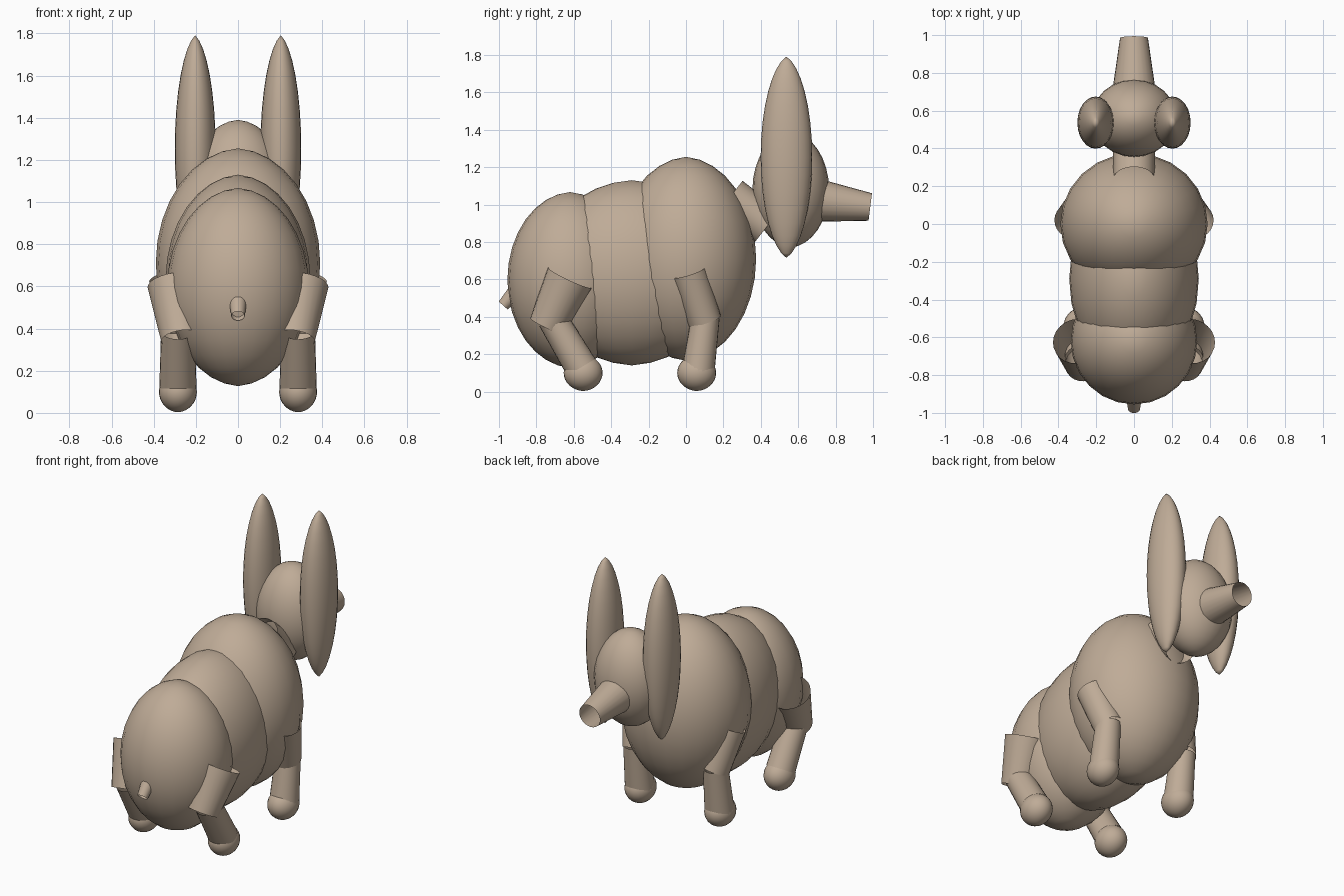
import bpy
from math import sin, cos, pi, radians
from mathutils import Vector

cube = bpy.data.objects.get("Cube")
if cube:
    bpy.data.objects.remove(cube)

tan = bpy.data.materials.new("tan")
tan.use_nodes = True
TAN = (0.52, 0.41, 0.31, 1)
tan.diffuse_color = TAN
tan.node_tree.nodes["Principled BSDF"].inputs["Base Color"].default_value = TAN
tan.node_tree.nodes["Principled BSDF"].inputs["Roughness"].default_value = 0.8


def finish(name):
    ob = bpy.context.object
    ob.name = ob.data.name = name
    ob.data.materials.append(tan)
    bpy.ops.object.shade_smooth_by_angle(angle=radians(40))
    return ob


def egg(name, centre, radii, point=0.08):
    """Ellipsoid whose poles are drawn out to a slight point."""
    bpy.ops.mesh.primitive_uv_sphere_add(segments=24, ring_count=16, radius=1)
    for v in bpy.context.object.data.vertices:
        z = max(-1, min(1, v.co.z))
        angle = pi / 2 - Vector((v.co.x, v.co.y)).length
        lat = Vector((v.co.x, v.co.y, 0)).angle(v.co) if abs(z) < 0.9999 else pi / 2
        straight = lat / (pi / 2) * (1 if z > 0 else -1)
        v.co.z = z * (1 - point) + straight * point
        v.co = Vector(a * b for a, b in zip(v.co, radii))
    ob = finish(name)
    ob.location = centre
    return ob


def tube(name, start, end, r_start, r_end):
    """Open tapered tube between two points."""
    start, end = Vector(start), Vector(end)
    axis = end - start
    bpy.ops.mesh.primitive_cone_add(vertices=24, radius1=r_start, radius2=r_end,
                                    depth=axis.length, end_fill_type='NOTHING')
    ob = finish(name)
    ob.rotation_mode = 'QUATERNION'
    ob.rotation_quaternion = axis.to_track_quat('Z', 'Y')
    ob.location = (start + end) / 2
    return ob


# Body
egg("chest", (0, 0, 0.71), (0.39, 0.375, 0.545))
egg("belly", (0, -0.29, 0.635), (0.343, 0.5, 0.495))
egg("rump", (0, -0.62, 0.597), (0.335, 0.335, 0.47))
tube("tail", (0, -0.87, 0.58), (0, -0.977, 0.46), 0.05, 0.032)

# Head
tube("neck", (0, 0.235, 1.04), (0, 0.435, 0.885), 0.11, 0.11)
egg("head", (0, 0.56, 1.08), (0.225, 0.205, 0.31))
tube("snout", (0, 0.6, 1.035), (0, 0.985, 0.987), 0.13, 0.074)

# Paired parts
for side, s in (("left", 1), ("right", -1)):
    egg(side + "_ear", (s * 0.203, 0.537, 1.253), (0.097, 0.138, 0.538), 0.25)

    tube(side + "_front_upper_leg", (s * 0.325, 0.015, 0.64),
         (s * 0.275, 0.1, 0.378), 0.098, 0.09)
    tube(side + "_front_lower_leg", (s * 0.285, 0.105, 0.4),
         (s * 0.285, 0.065, 0.11), 0.075, 0.088)
    egg(side + "_front_foot", (s * 0.285, 0.057, 0.1), (0.09, 0.104, 0.097))

    tube(side + "_rear_upper_leg", (s * 0.3, -0.62, 0.61),
         (s * 0.265, -0.742, 0.35), 0.13, 0.1)
    tube(side + "_rear_lower_leg", (s * 0.285, -0.715, 0.39),
         (s * 0.285, -0.56, 0.13), 0.08, 0.088)
    egg(side + "_rear_foot", (s * 0.285, -0.55, 0.1), (0.09, 0.104, 0.097))
